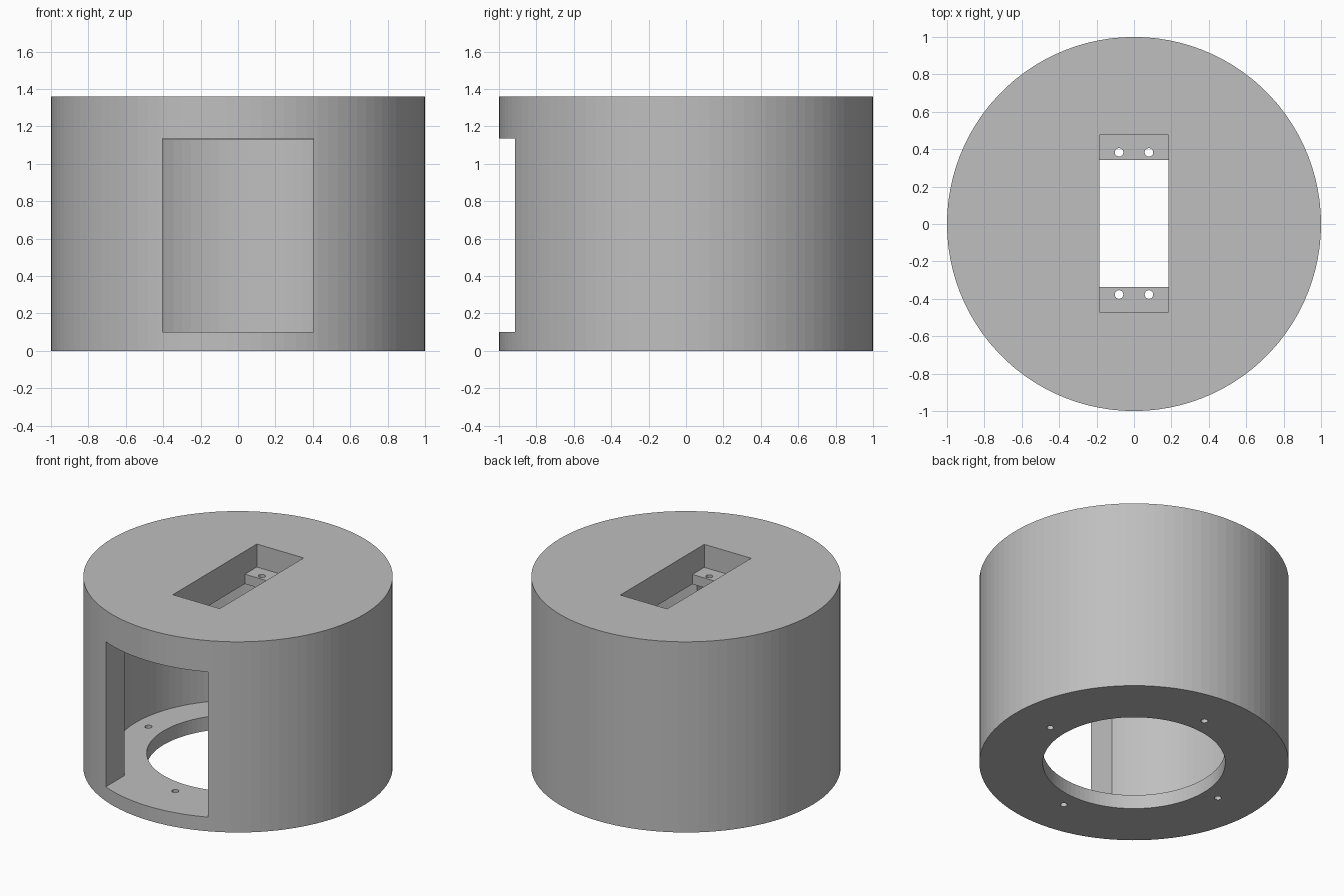
import bpy, bmesh, math
from mathutils import Matrix, Vector

cube = bpy.data.objects.get("Cube")
if cube:
    bpy.data.objects.remove(cube, do_unlink=True)

SEGMENTS = 100
HEIGHT = 1.36
CEILING = 1.127
FLOOR = 0.1
LEDGE = 1.196

grey = bpy.data.materials.new("matte_grey")
grey.use_nodes = True
colour = (0.52, 0.52, 0.52, 1)
grey.diffuse_color = colour
grey.node_tree.nodes["Principled BSDF"].inputs["Base Color"].default_value = colour


def make_object(name, bm):
    bmesh.ops.recalc_face_normals(bm, faces=bm.faces)
    mesh = bpy.data.meshes.new(name)
    bm.to_mesh(mesh)
    bm.free()
    mesh.materials.append(grey)
    obj = bpy.data.objects.new(name, mesh)
    bpy.context.collection.objects.link(obj)
    return obj


def add_box(bm, low, high):
    low, high = Vector(low), Vector(high)
    matrix = Matrix.Translation((low + high) / 2) @ Matrix.Diagonal((*(high - low), 1))
    bmesh.ops.create_cube(bm, size=1, matrix=matrix)


def add_hole(bm, x, y, bottom, top, radius=0.023):
    bmesh.ops.create_cone(bm, cap_ends=True, segments=24, radius1=radius, radius2=radius,
                          depth=top - bottom, matrix=Matrix.Translation((x, y, (bottom + top) / 2)))


def cut(target, name, bm):
    cutter = make_object(name, bm)
    cutter.hide_render = True
    cutter.hide_viewport = True
    mod = target.modifiers.new(name, 'BOOLEAN')
    mod.operation = 'DIFFERENCE'
    mod.solver = 'EXACT'
    mod.object = cutter


# Hollow round housing: lathed wall, closed top and ring-shaped floor
profile = [(0, HEIGHT), (1, HEIGHT), (1, 0), (0.59, 0),
           (0.59, FLOOR), (0.81, FLOOR), (0.81, CEILING), (0, CEILING)]
bm = bmesh.new()
verts = [bm.verts.new((r, 0, z)) for r, z in profile]
edges = [bm.edges.new(pair) for pair in zip(verts, verts[1:])]
bmesh.ops.spin(bm, geom=verts + edges, cent=(0, 0, 0), axis=(0, 0, 1),
               angle=math.tau, steps=SEGMENTS, use_duplicate=False)
bmesh.ops.remove_doubles(bm, verts=bm.verts, dist=0.0001)
# Merge flat discs into single faces
bmesh.ops.dissolve_limit(bm, angle_limit=0.01, verts=bm.verts, edges=bm.edges)
housing = make_object("housing", bm)

# Front access window
bm = bmesh.new()
add_box(bm, (-0.403, -1.2, FLOOR + 0.001), (0.403, -0.6, 1.136))
cut(housing, "window_cutter", bm)

# Recessed pocket in the top
bm = bmesh.new()
add_box(bm, (-0.185, -0.47, LEDGE), (0.185, 0.476, HEIGHT + 0.2))
cut(housing, "pocket_cutter", bm)

# Opening between the two pocket ledges
bm = bmesh.new()
add_box(bm, (-0.185, -0.337, CEILING - 0.1), (0.185, 0.342, HEIGHT + 0.1))
cut(housing, "opening_cutter", bm)

# Screw holes in the ledges and around the floor ring
bm = bmesh.new()
for x in (-0.08, 0.08):
    for y in (-0.377, 0.383):
        add_hole(bm, x, y, CEILING - 0.1, LEDGE + 0.05)
for i in range(4):
    a = i * math.pi / 2
    add_hole(bm, 0.707 * math.cos(a), 0.707 * math.sin(a), -0.1, FLOOR + 0.1)
cut(housing, "screw_hole_cutter", bm)

# Bake the cuts and drop the helpers
bpy.context.view_layer.update()
graph = bpy.context.evaluated_depsgraph_get()
baked = bpy.data.meshes.new_from_object(housing.evaluated_get(graph))
helpers = [m.object for m in housing.modifiers]
housing.modifiers.clear()
housing.data = baked
for helper in helpers:
    bpy.data.objects.remove(helper, do_unlink=True)
